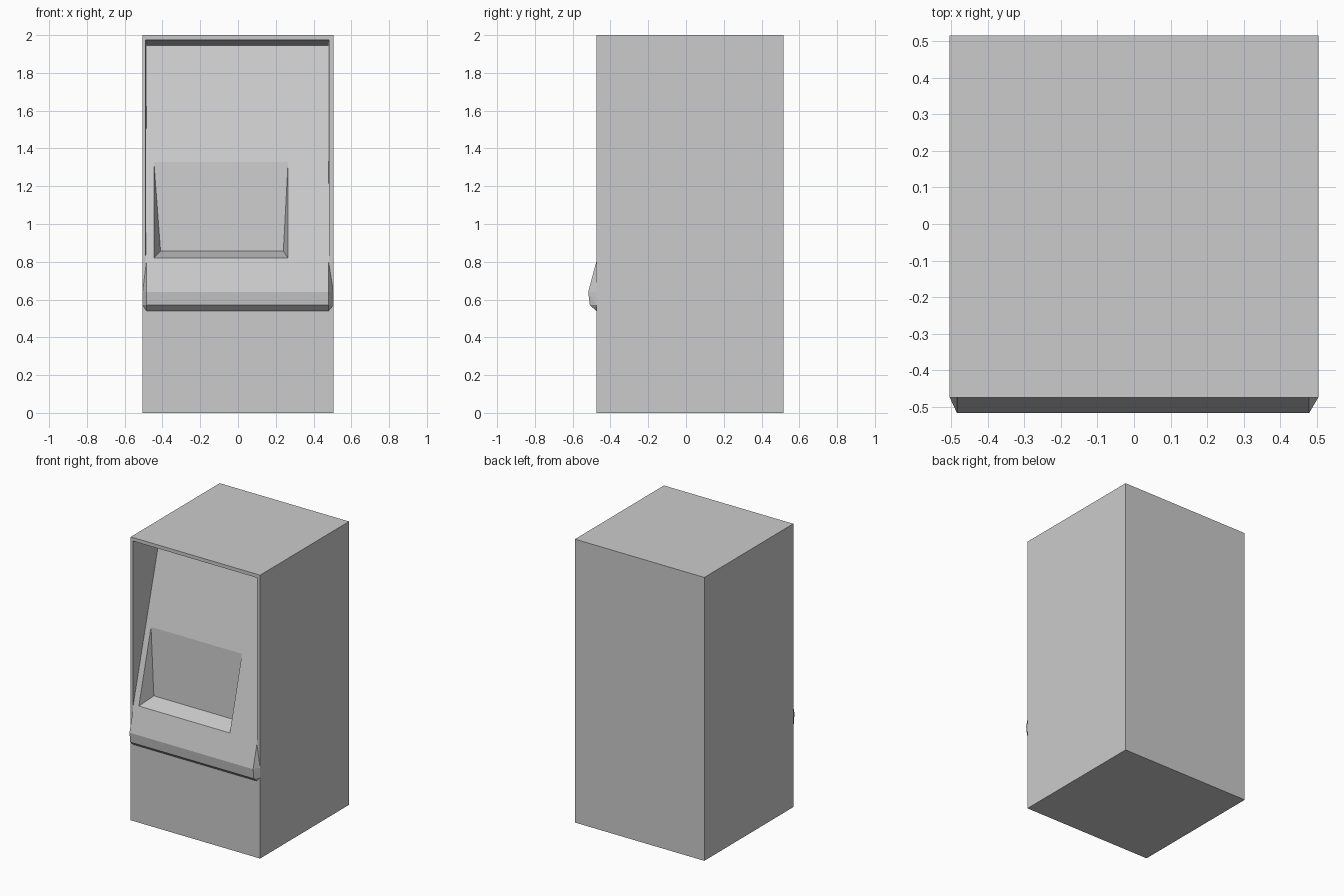
import bpy
import bmesh

default_cube = bpy.data.objects.get("Cube")
if default_cube:
    bpy.data.objects.remove(default_cube, do_unlink=True)

grey = bpy.data.materials.new("light grey")
grey.use_nodes = True
colour = (0.6, 0.6, 0.6, 1)
grey.diffuse_color = colour
grey.node_tree.nodes["Principled BSDF"].inputs["Base Color"].default_value = colour

FRONT = -0.475
BACK = 0.517
SLOPE = 0.267          # depth gained per unit of height on the sloped panel
PANEL_BASE = 0.80      # height where the panel crosses the cabinet front


def panel_y(z):
    return FRONT + SLOPE * (z - PANEL_BASE)


def solid(name, rows, open_back=False):
    """Convex solid from rows of (left x, right x, y, z)."""
    bm = bmesh.new()
    for left, right, y, z in rows:
        bm.verts.new((left, y, z))
        bm.verts.new((right, y, z))
    bmesh.ops.convex_hull(bm, input=bm.verts[:])
    bmesh.ops.dissolve_limit(bm, angle_limit=0.01, verts=bm.verts[:], edges=bm.edges[:])
    bmesh.ops.recalc_face_normals(bm, faces=bm.faces[:])
    if open_back:
        hidden = [f for f in bm.faces if f.normal.y > 0.99]
        bmesh.ops.delete(bm, geom=hidden, context="FACES")
    mesh = bpy.data.meshes.new(name)
    bm.to_mesh(mesh)
    bm.free()
    mesh.materials.append(grey)
    obj = bpy.data.objects.new(name, mesh)
    bpy.context.scene.collection.objects.link(obj)
    return obj


def carve(target, cutter):
    """Subtract the cutter for good, then discard it."""
    mod = target.modifiers.new("carve", "BOOLEAN")
    mod.operation = "DIFFERENCE"
    mod.solver = "EXACT"
    mod.object = cutter
    graph = bpy.context.evaluated_depsgraph_get()
    carved = bpy.data.meshes.new_from_object(target.evaluated_get(graph))
    target.modifiers.clear()
    target.data = carved
    bpy.data.objects.remove(cutter, do_unlink=True)


# Cabinet box
W = 0.505
cabinet = solid("cabinet", [(-W, W, y, z) for y in (FRONT, BACK) for z in (0, 2)])

# Deep recess with the sloped panel and a tilted ceiling
ahead = FRONT - 0.1
carve(cabinet, solid("recess_cutter", [
    (-0.49, 0.482, ahead, PANEL_BASE - 0.1 / SLOPE),
    (-0.49, 0.482, ahead, 1.985),
    (-0.484, 0.479, panel_y(1.945), 1.945),
]))

# Screen pocket: upright back, floor and splayed sides
back_low = (-0.41, 0.24, -0.353, 0.857)
back_top = (-0.445, 0.265, panel_y(1.327), 1.327)
mouth_low = (-0.445, 0.265, panel_y(0.82), 0.82)


def beyond(start, through, t):
    return tuple(a + (b - a) * t for a, b in zip(start, through))


carve(cabinet, solid("pocket_cutter", [
    back_low, back_top,
    beyond(back_low, mouth_low, 1.1),
]))

# Projecting lip below the panel, with chamfered ends
L, R = -0.485, 0.48
solid("front_lip", [
    (L, R, FRONT, PANEL_BASE),
    (L, R, panel_y(0.64), 0.64),
    (L, R, -0.509, 0.57),
    (L, R, FRONT, 0.54),
    (-W, W, FRONT, 0.64),
    (-W, W, FRONT, 0.57),
], open_back=True)
